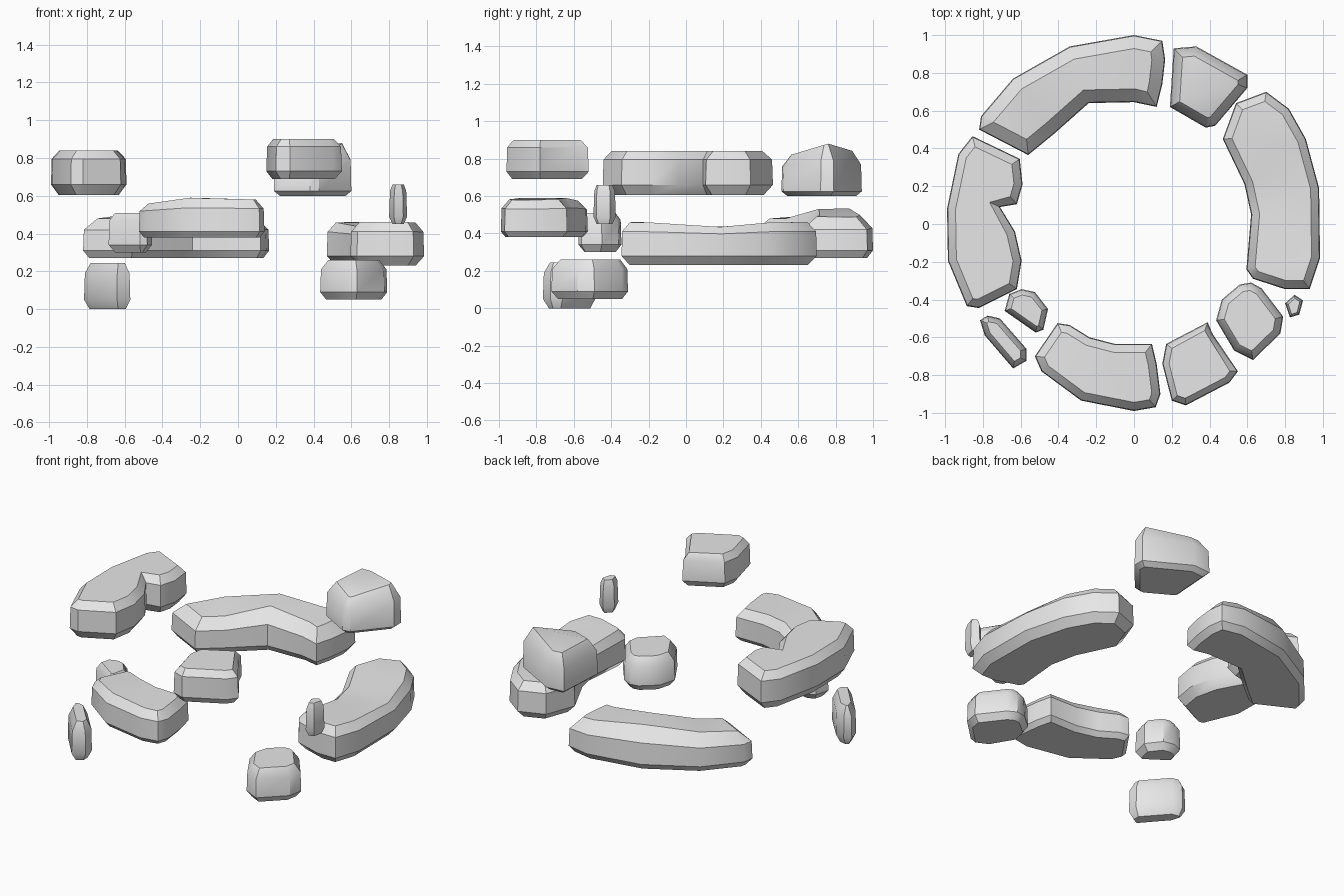
import bpy, bmesh, math
from mathutils import Vector

if "Cube" in bpy.data.objects:
    bpy.data.objects.remove(bpy.data.objects["Cube"])

stone = bpy.data.materials.new("stone grey")
stone.diffuse_color = (0.8, 0.8, 0.8, 1)
stone.use_nodes = True
stone.node_tree.nodes["Principled BSDF"].inputs["Base Color"].default_value = stone.diffuse_color


def inset(points, dist):
    """Move a counter-clockwise outline inwards, limiting the mitre at sharp corners."""
    result = []
    n = len(points)
    for i, p in enumerate(points):
        a = (p - points[i - 1]).normalized()
        b = (points[(i + 1) % n] - p).normalized()
        na, nb = Vector((-a.y, a.x)), Vector((-b.y, b.x))
        m = (na + nb).normalized()
        result.append(p + m * dist / max(m.dot(na), 0.75))
    return result


def rock(name, outline, levels, top_in, bottom_in, lift=lambda x, y: 0.0):
    """Stack four rings: floor, lower side, upper side, top; lift shapes the top."""
    pts = [Vector(p) for p in outline]
    area = sum(pts[i - 1].cross(pts[i]) for i in range(len(pts)))
    if area < 0:
        pts.reverse()
    bm = bmesh.new()
    rings = []
    for k, (z, d) in enumerate(zip(levels, (bottom_in, 0, 0.004, top_in))):
        ring = inset(pts, d)
        share = (0, 0, 0.5, 1)[k]
        rings.append([bm.verts.new((p.x, p.y, z + share * lift(p.x, p.y))) for p in ring])
    n = len(pts)
    for lo, hi in zip(rings, rings[1:]):
        for i in range(n):
            j = (i + 1) % n
            bm.faces.new((lo[i], lo[j], hi[j], hi[i]))
    caps = [bm.faces.new(rings[0][::-1]), bm.faces.new(rings[-1])]
    bmesh.ops.triangulate(bm, faces=caps)
    mesh = bpy.data.meshes.new(name)
    bm.to_mesh(mesh)
    bm.free()
    mesh.materials.append(stone)
    obj = bpy.data.objects.new(name, mesh)
    bpy.context.collection.objects.link(obj)
    bpy.ops.object.select_all(action='DESELECT')
    obj.select_set(True)
    bpy.context.view_layer.objects.active = obj
    bpy.ops.object.shade_smooth_by_angle(angle=math.radians(35))


# Large curved rocks
rock("back_left_rock",
     [(-.82, .50), (-.81, .57), (-.64, .77), (-.34, .94), (0, 1), (.15, .97), (.165, .87),
      (.15, .74), (.12, .62), (0, .645), (-.24, .64), (-.42, .48), (-.56, .365)],
     (.27, .31, .43, .50), .07, .03,
     lambda x, y: .035 - .12 * abs(x + .3) if y > .6 else -.02)
rock("right_rock",
     [(.7, .7), (.54, .64), (.47, .45), (.585, .21), (.62, .05), (.595, -.24), (.63, -.29),
      (.8, -.345), (.93, -.345), (.985, -.18), (.98, .19), (.91, .45), (.82, .61)],
     (.23, .28, .395, .43), .045, .045,
     lambda x, y: min(.03, .09 * abs(y - .13)))
rock("left_rock",
     [(-.855, .465), (-.93, .37), (-.99, .08), (-.985, -.195), (-.885, -.435),
      (-.82, -.445), (-.62, -.345), (-.595, -.195), (-.63, -.04), (-.71, .09),
      (-.62, .105), (-.59, .21), (-.605, .345)],
     (.605, .66, .795, .84), .045, .04)
rock("front_rock",
     [(-.525, -.7), (-.405, -.525), (-.34, -.535), (-.235, -.6), (-.1, -.635),
      (.095, -.635), (.12, -.74), (.14, -.9), (.115, -.97), (0, -.99), (-.28, -.935),
      (-.49, -.78)],
     (.38, .41, .53, .575), .045, .025,
     lambda x, y: .015 - .14 * max(0, -.25 - x) - .03 * max(0, x + .25))

# Medium rocks
rock("back_right_rock",
     [(.19, .62), (.21, .93), (.33, .94), (.6, .79), (.6, .72), (.43, .52), (.38, .51)],
     (.6, .625, .77, .83), .05, .03,
     lambda x, y: .05 - .3 * abs(y - .76))
rock("front_right_rock",
     [(.15, -.74), (.17, -.635), (.39, -.52), (.415, -.58), (.55, -.78), (.505, -.84),
      (.275, -.96), (.2, -.935)],
     (.69, .73, .86, .9), .035, .03)
rock("lower_right_rock",
     [(.435, -.51), (.465, -.4), (.56, -.32), (.62, -.31), (.675, -.34), (.79, -.49),
      (.775, -.58), (.63, -.72), (.53, -.67)],
     (.05, .09, .21, .26), .04, .03)

# Small rocks
rock("inner_left_rock",
     [(-.685, -.46), (-.66, -.37), (-.595, -.345), (-.525, -.36), (-.455, -.45),
      (-.48, -.56), (-.52, -.575)],
     (.3, .34, .47, .51), .03, .03)
rock("lower_left_rock",
     [(-.815, -.51), (-.775, -.485), (-.71, -.5), (-.57, -.66), (-.57, -.725),
      (-.64, -.765), (-.79, -.59)],
     (0, .05, .19, .245), .03, .025)
rock("tiny_right_rock",
     [(.8, -.42), (.85, -.375), (.895, -.405), (.875, -.48), (.825, -.495)],
     (.45, .49, .625, .66), .015, .015)
